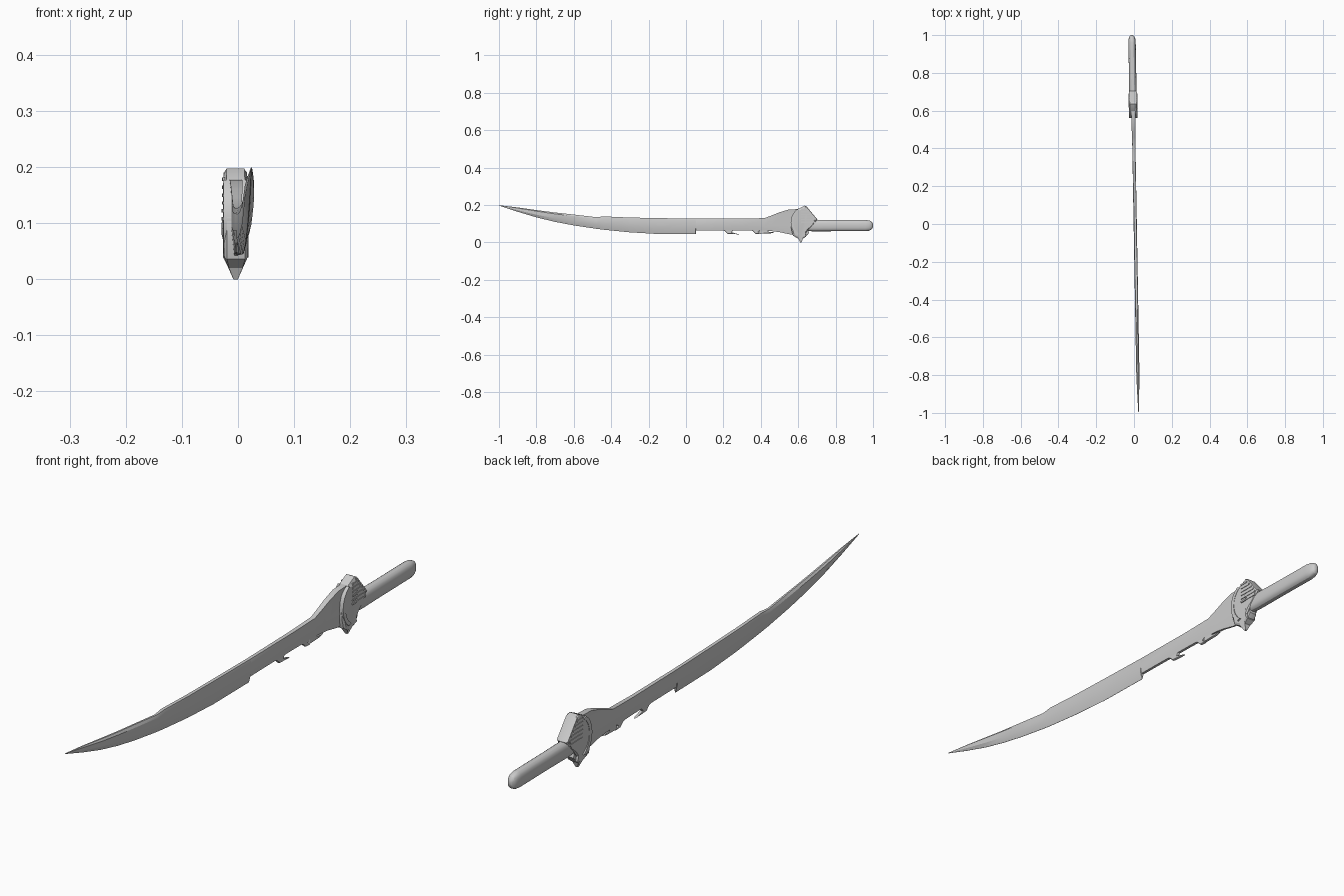
import bpy, bmesh, math
from mathutils import Vector


def loft(name, rings):
    """Skin equal-length rings of (x, y, z) and cap both ends; the sword axis drifts slightly in x."""
    bm = bmesh.new()
    rows = [[bm.verts.new((x + 0.0065 - 0.0175 * y, y, z)) for x, y, z in r] for r in rings]
    n = len(rows[0])
    for a, b in zip(rows, rows[1:]):
        for i in range(n):
            j = (i + 1) % n
            bm.faces.new((a[i], a[j], b[j], b[i]))
    bm.faces.new(rows[0][::-1])
    bm.faces.new(rows[-1])
    bmesh.ops.recalc_face_normals(bm, faces=bm.faces)
    me = bpy.data.meshes.new(name)
    bm.to_mesh(me)
    bm.free()
    ob = bpy.data.objects.new(name, me)
    bpy.context.collection.objects.link(ob)
    bpy.context.view_layer.objects.active = ob
    ob.select_set(True)
    bpy.ops.object.shade_smooth_by_angle(angle=math.radians(25))
    ob.select_set(False)
    return ob


def plate(name, outline, half, inset=0.88, rim=0.75, taper=0.0):
    """Side-view (y, z) outline as a bevelled plate, symmetric in x."""
    cy = sum(p[0] for p in outline) / len(outline)
    cz = sum(p[1] for p in outline) / len(outline)

    def ring(x, s):
        pts = []
        for y, z in outline:
            k = min(1, 0.25 + 0.75 * z / taper) if taper else 1
            pts.append((x * k, cy + (y - cy) * s, cz + (z - cz) * s))
        return pts
    return loft(name, [ring(-half, inset), ring(-half * rim, 1),
                       ring(half * rim, 1), ring(half, inset)])


# blade: y, back z, edge z, back half width, edge half width
stations = [
    (-1.0, 0.199, 0.197, .0004, .0003), (-0.9, 0.187, 0.164, .002, .0004),
    (-0.8, 0.173, 0.134, .003, .0005), (-0.7, 0.160, 0.110, .003, .0005),
    (-0.6, 0.149, 0.091, .003, .0005), (-0.48, 0.135, 0.073, .004, .0005),
    (-0.44, 0.139, 0.068, .006, .0005), (-0.3, 0.133, 0.054, .006, .0005),
    (-0.15, 0.130, 0.045, .006, .0005), (0.052, 0.127, 0.044, .006, .0005),
    (0.054, 0.127, 0.065, .006, .005), (0.3, 0.127, 0.065, .007, .005),
    (0.42, 0.130, 0.063, .008, .005), (0.46, 0.145, 0.060, .009, .005),
    (0.50, 0.161, 0.055, .010, .004), (0.55, 0.176, 0.044, .011, .003),
    (0.60, 0.178, 0.040, .011, .003)]
rings = []
for y, top, bot, tb, te in stations:
    h = top - bot
    m = min(0.0085, 0.0006 + 0.2 * h)
    up, low = top - 0.15 * h, bot + 0.36 * h
    half = [(te, bot), (m, low), (m, up), (tb, top)]
    rings.append([(x, y, z) for x, z in half] + [(-x, y, z) for x, z in half[::-1]])
loft("blade", rings)

# barbs left along the broken edge
barbs = [
    [(.185, .068), (.205, .062), (.222, .046), (.285, .043), (.245, .054), (.255, .068)],
    [(.335, .068), (.355, .062), (.372, .046), (.40, .044), (.385, .056), (.40, .068)],
    [(.39, .066), (.39, .047), (.455, .049), (.475, .054), (.435, .058), (.44, .066)],
]
for i, b in enumerate(barbs):
    plate(f"edge_barb_{i + 1}", b, 0.005, 0.85, 0.35)

# guard body, tapering to a point underneath
plate("guard", [(.635, .197), (.655, .175), (.695, .125), (.685, .095), (.655, .07),
                (.64, .05), (.643, .032), (.625, .02), (.618, .0), (.610, .0),
                (.60, .02), (.572, .036), (.563, .07), (.56, .11), (.572, .15),
                (.60, .180)], 0.0215, taper=0.03)

# curved collar strip at the front of the guard
collar = []
for t in range(9):
    a = math.radians(-62 + 124 * t / 8)
    collar.append((Vector((math.cos(a), math.sin(a)))))
outer = [(.625 - .065 * c.x, .108 + .078 * c.y) for c in collar]
inner = [(.637 - .062 * c.x, .108 + .072 * c.y) for c in collar[::-1]]
loft("guard_collar", [[(x, y, z) for y, z in outer + inner] for x in (-.0225, .0225)])

# rear thumb fin with ribs showing on both sides
plate("thumb_fin", [(.635, .195), (.645, .192), (.703, .122), (.69, .108), (.63, .115)],
      0.021, 0.9, 0.8)
for i in range(6):
    z = 0.108 + 0.014 * i
    y1 = min(0.69, 0.632 + (0.197 - z) * 0.8)
    loft(f"fin_rib_{i + 1}", [[(x, .615, z - .003), (x, y1, z - .003),
                               (x, y1, z + .003), (x, .615, z + .003)]
                              for x in (-.0235, .0235)])

# small crescent hook under the guard
plate("finger_hook", [(.635, .075), (.652, .066), (.657, .05), (.645, .036),
                      (.625, .030), (.638, .046), (.640, .06)], 0.014, 0.92, 0.7)

# rounded grip
grip = []
for y, s in [(.64, .9), (.68, 1), (.8, .97), (.9, .97), (.96, .97), (.98, .88),
             (.992, .68), (.998, .4), (1.0, .12)]:
    r = []
    for k in range(20):
        a = 2 * math.pi * k / 20
        c, d = math.cos(a), math.sin(a)
        r.append((.020 * s * math.copysign(abs(c) ** .8, c), y,
                  .090 + .031 * s * math.copysign(abs(d) ** .8, d)))
    grip.append(r)
loft("grip", grip)
